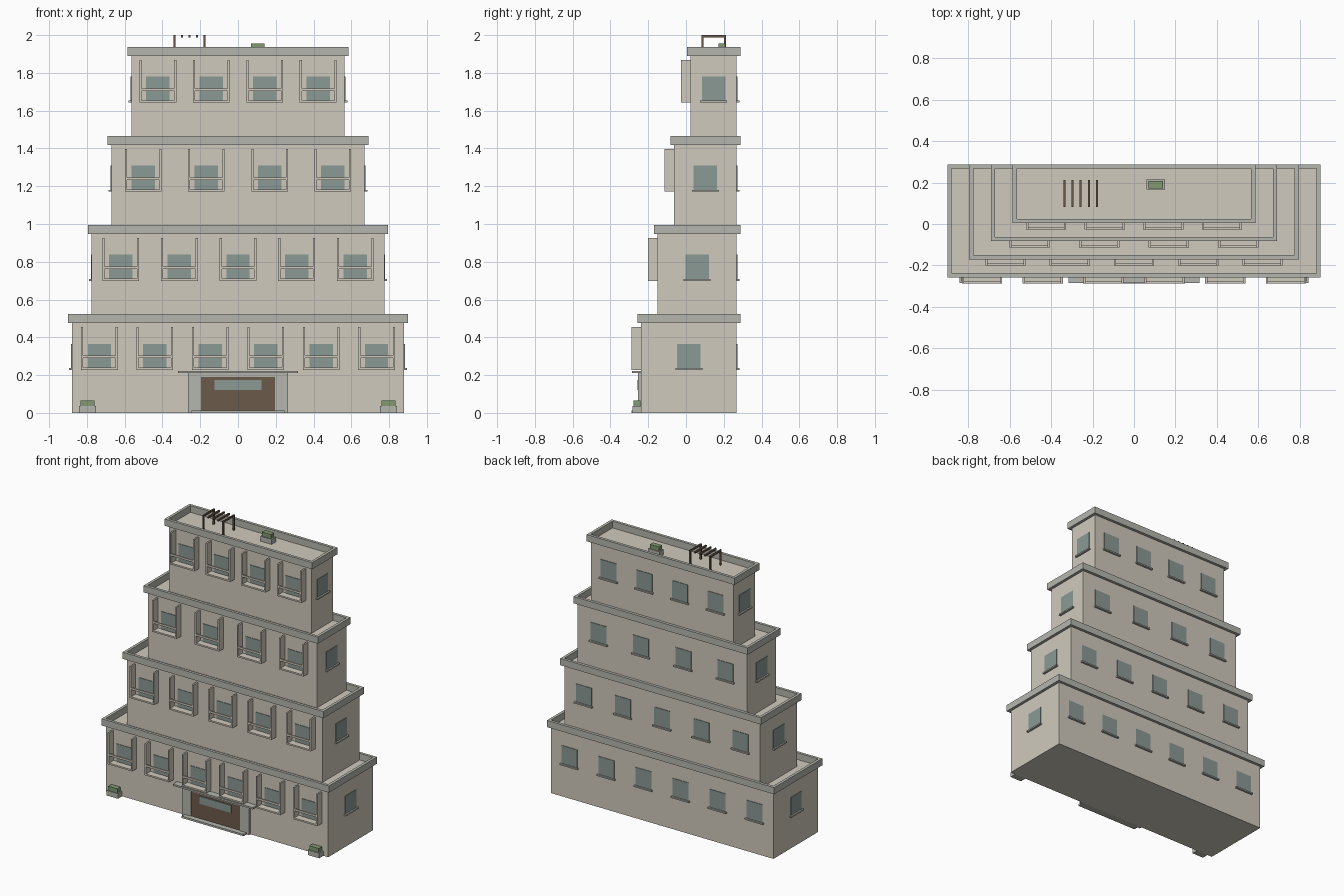
import bpy, bmesh
from mathutils import Matrix

if "Cube" in bpy.data.objects:
    bpy.data.objects.remove(bpy.data.objects["Cube"])


def mat(name, rgb):
    m = bpy.data.materials.new(name)
    m.diffuse_color = (*rgb, 1)
    m.use_nodes = True
    m.node_tree.nodes["Principled BSDF"].inputs["Base Color"].default_value = m.diffuse_color
    return m


WALL = mat("wall", (0.63, 0.59, 0.51))
TRIM = mat("trim", (0.46, 0.47, 0.42))
GLASS = mat("glass", (0.26, 0.32, 0.30))
WOOD = mat("wood", (0.15, 0.10, 0.07))
GREEN = mat("plants", (0.22, 0.32, 0.17))


def boxes(name, material, items):
    """One object from boxes given as (x0, x1, y0, y1, z0, z1)."""
    bm = bmesh.new()
    for x0, x1, y0, y1, z0, z1 in items:
        m = Matrix.Translation(((x0 + x1) / 2, (y0 + y1) / 2, (z0 + z1) / 2))
        m = m @ Matrix.Diagonal((x1 - x0, y1 - y0, z1 - z0, 1))
        bmesh.ops.create_cube(bm, size=1, matrix=m)
    me = bpy.data.meshes.new(name)
    bm.to_mesh(me)
    bm.free()
    me.materials.append(material)
    ob = bpy.data.objects.new(name, me)
    bpy.context.collection.objects.link(ob)
    return ob


STEP = 0.4715    # storey height
BACK = 0.268     # shared back wall
RIM = 0.02       # parapet thickness

for k, count in enumerate((6, 5, 4, 4)):
    n = f"tier_{k + 1}"
    w = 0.88 - 0.105 * k
    front = -0.237 + 0.087 * k
    z = STEP * k
    top = z + 0.475

    # storey block
    boxes(n + "_body", WALL, [(-w, w, front, BACK, z, top)])

    # parapet ring around the roof edge
    p0, p1 = top, top + 0.048
    boxes(n + "_parapet", TRIM, [
        (-w, w, front - RIM, front, p0, p1),
        (-w, w, BACK, BACK + RIM, p0, p1),
        (-w - RIM, -w, front - RIM, BACK + RIM, p0, p1),
        (w, w + RIM, front - RIM, BACK + RIM, p0, p1)])

    panes, sills, balconies = [], [], []
    s0, s1, g1 = z + 0.228, z + 0.238, z + 0.366
    pitch = 2 * w / count
    for i in range(count):
        x = -w + pitch * (i + 0.5)
        # front and back windows
        panes.append((x - 0.062, x + 0.062, front - 0.004, front + 0.01, s1, g1))
        panes.append((x - 0.062, x + 0.062, BACK - 0.01, BACK + 0.004, s1, g1))
        sills.append((x - 0.071, x + 0.071, BACK, BACK + 0.015, s0, s1))
        # balcony: slab, side fins and rail
        f = front - 0.051
        balconies += [
            (x - 0.097, x + 0.097, f, front, s0, s0 + 0.011),
            (x - 0.097, x - 0.086, f, front, s0, z + 0.455),
            (x + 0.086, x + 0.097, f, front, s0, z + 0.455),
            (x - 0.086, x + 0.086, f, f + 0.01, z + 0.29, z + 0.304)]
    # side windows
    c = (front + BACK) / 2
    for s in (-1, 1):
        a, b = sorted((s * (w - 0.01), s * (w + 0.004)))
        panes.append((a, b, c - 0.062, c + 0.062, s1, g1))
        a, b = sorted((s * w, s * (w + 0.015)))
        sills.append((a, b, c - 0.071, c + 0.071, s0, s1))
    boxes(n + "_windows", GLASS, panes)
    boxes(n + "_sills", TRIM, sills)
    boxes(n + "_balconies", WALL, balconies)

# entrance
boxes("entrance_frame", TRIM, [
    (-0.265, -0.195, -0.255, -0.237, 0, 0.21),
    (0.195, 0.265, -0.255, -0.237, 0, 0.21),
    (-0.195, 0.195, -0.255, -0.237, 0.19, 0.21)])
boxes("entrance_canopy", TRIM, [(-0.317, 0.317, -0.285, -0.237, 0.21, 0.222)])
boxes("entrance_step", TRIM, [(-0.245, 0.245, -0.288, -0.237, 0, 0.013)])
boxes("entrance_door", WOOD, [(-0.195, 0.195, -0.25, -0.237, 0.013, 0.19)])
boxes("entrance_door_glass", GLASS, [(-0.125, 0.125, -0.257, -0.25, 0.122, 0.175)])

# planters: two by the entrance, one on the roof
ROOF = 3 * STEP + 0.475
spots = ((-0.797, -0.26, 0), (0.797, -0.26, 0), (0.105, 0.19, ROOF))
boxes("planter_boxes", TRIM, [
    (x - 0.045, x + 0.045, y - 0.024, y + 0.024, z, z + 0.036) for x, y, z in spots])
boxes("planter_shrubs", GREEN, [
    (x - 0.036, x + 0.036, y - 0.018, y + 0.018, z + 0.036, z + 0.066)
    for x, y, z in spots])

# roof pergola
boxes("pergola_posts", WOOD, [
    (x - 0.005, x + 0.005, y - 0.005, y + 0.005, ROOF, 1.988)
    for x in (-0.336, -0.178) for y in (0.088, 0.206)])
boxes("pergola_slats", WOOD, [
    (x - 0.005, x + 0.005, 0.083, 0.211, 1.988, 2.0)
    for x in (-0.336 + 0.0395 * i for i in range(5))])
